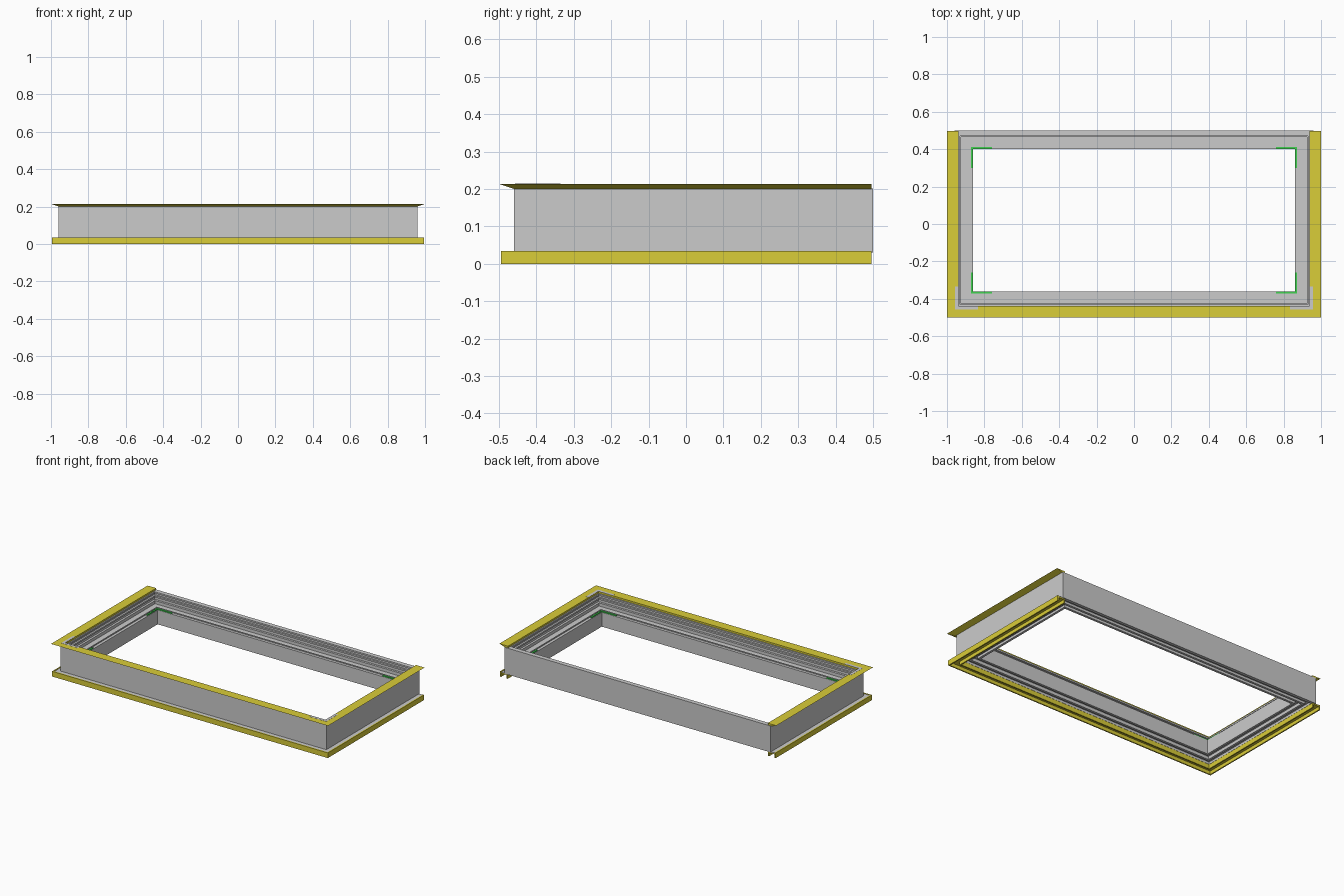
import bpy, bmesh
from mathutils import Vector

if "Cube" in bpy.data.objects:
    bpy.data.objects.remove(bpy.data.objects["Cube"])

X, YF, YB = 0.96, -0.46, 0.50     # outer faces of the frame wall


def material(name, rgb):
    m = bpy.data.materials.new(name)
    m.diffuse_color = (*rgb, 1)
    m.use_nodes = True
    m.node_tree.nodes["Principled BSDF"].inputs["Base Color"].default_value = m.diffuse_color
    return m


def sweep(name, path, profile, closed=False, mat=None):
    """Sweep a (inward offset, z) profile along a right-angled path with mitred corners."""
    pts = [Vector(p) for p in path]
    n = len(pts)
    segs = n if closed else n - 1
    normals = []
    for i in range(segs):
        d = (pts[(i + 1) % n] - pts[i]).normalized()
        normals.append(Vector((-d.y, d.x)))
    bm = bmesh.new()
    rings = []
    for i, p in enumerate(pts):
        if closed or 0 < i < n - 1:
            off = normals[i - 1] + normals[i]
        else:
            off = normals[0] if i == 0 else normals[-1]
        rings.append([bm.verts.new((p.x + off.x * d, p.y + off.y * d, z)) for d, z in profile])
    k = len(profile)
    for i in range(segs):
        a, b = rings[i], rings[(i + 1) % n]
        for j in range(k):
            bm.faces.new((a[j], a[(j + 1) % k], b[(j + 1) % k], b[j]))
    if not closed:
        bm.faces.new(rings[0])
        bm.faces.new(rings[-1])
    bmesh.ops.recalc_face_normals(bm, faces=bm.faces)
    me = bpy.data.meshes.new(name)
    bm.to_mesh(me)
    bm.free()
    ob = bpy.data.objects.new(name, me)
    bpy.context.collection.objects.link(ob)
    if mat:
        me.materials.append(mat)
    return ob


def rect(d0, d1, z0, z1):
    return [(d0, z0), (d0, z1), (d1, z1), (d1, z0)]


gold = material("gold", (0.70, 0.61, 0.04))
green = material("green", (0.05, 0.65, 0.08))

ring = [(-X, YF), (X, YF), (X, YB), (-X, YB)]
three_sides = [(-X, 0.496), (-X, YF), (X, YF), (X, 0.496)]

# Main frame: ribbed inner wall, glazing ledge, inner skirt, grooved underside
frame_profile = [
    (0, .03), (0, .202), (.03, .202), (.03, .192), (.018, .192), (.018, .176),
    (.03, .176), (.03, .166), (.022, .166), (.022, .148), (.036, .148), (.036, .128),
    (.076, .128), (.076, .134), (.082, .134), (.082, .128), (.10, .128),
    (.10, .035), (.085, .035), (.085, .05), (.06, .05), (.06, .03),
    (.045, .03), (.045, .045), (.02, .045), (.02, .03)]
sweep("frame", ring, frame_profile, closed=True)

# Wedge-shaped top lip on front and sides
sweep("top_lip", three_sides, [(-.04, .2135), (0, .2005), (.022, .2005), (.022, .2135)], mat=gold)

# Base trim, a channel open underneath
trim_profile = [(-.035, 0), (-.035, .034), (-.027, .034), (-.027, .029), (.02, .029),
                (.02, 0), (.012, 0), (.012, .022), (-.027, .022), (-.027, 0)]
sweep("base_trim", three_sides, trim_profile, mat=gold)

# Grey filler strip lying on the base trim
sweep("filler_strip", three_sides, rect(-.026, .005, .027, .032))

# L-shaped corner pieces
def corner(name, i, arm, profile, mat=None):
    c = Vector(ring[i])
    a = (Vector(ring[i - 1]) - c).normalized() * arm
    b = (Vector(ring[(i + 1) % 4]) - c).normalized() * arm
    sweep(name, [c + a, c, c + b], profile, mat=mat)

for i in range(4):
    corner(f"inner_corner_key_{i}", i, 0.2, rect(.088, .098, .116, .1345), green)
for i in range(2):
    corner(f"top_corner_plate_{i}", i, 0.125, rect(.003, .021, .206, .2142))
